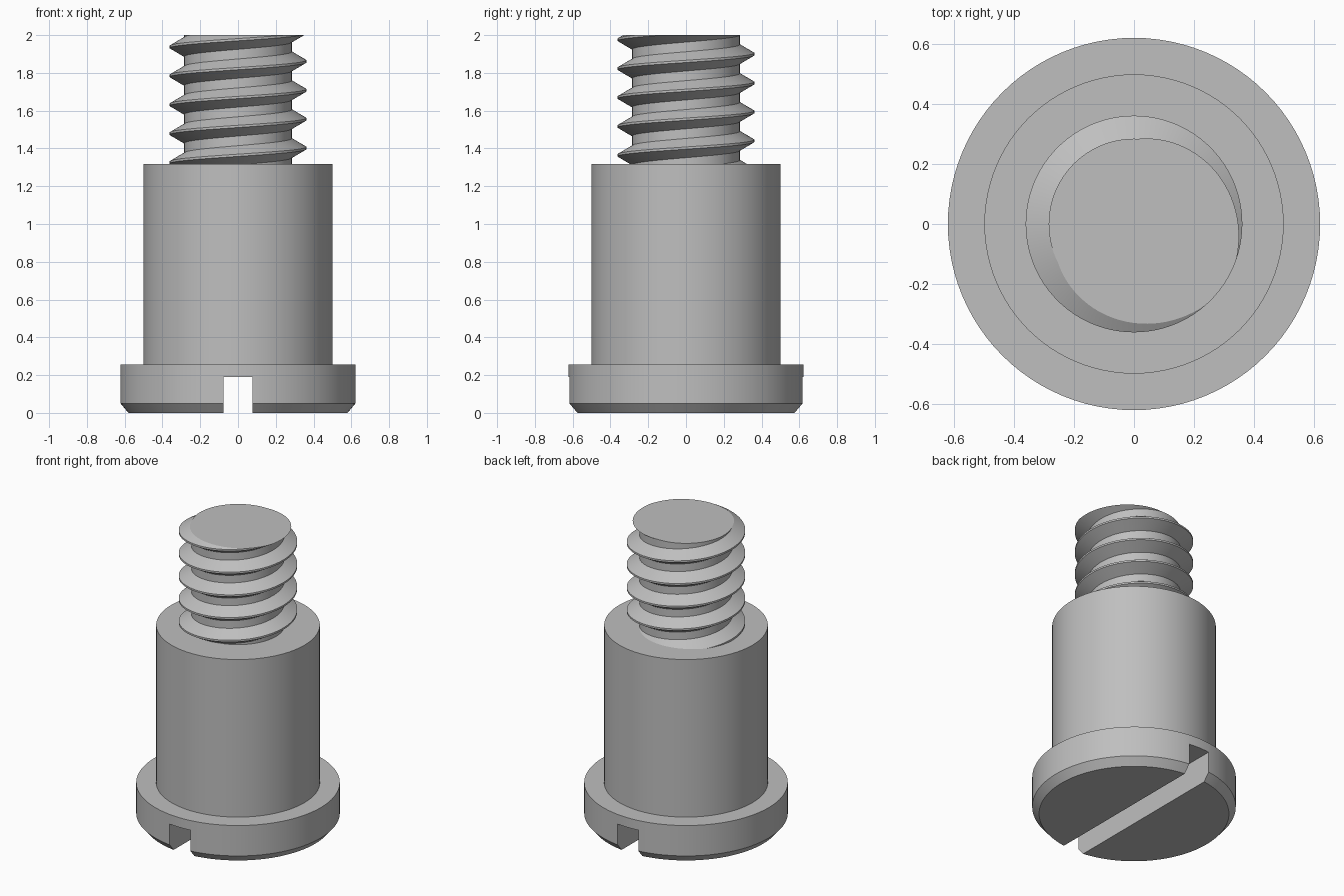
import bpy, bmesh, math
from mathutils import Vector

if "Cube" in bpy.data.objects:
    bpy.data.objects.remove(bpy.data.objects["Cube"], do_unlink=True)

SEG = 96
HEAD_TOP, SHOULDER_TOP, TOP = 0.255, 1.317, 2.0

# One steel colour for every part
steel = bpy.data.materials.new("steel grey")
steel.use_nodes = True
color = (0.52, 0.52, 0.52, 1)
steel.diffuse_color = color
steel.node_tree.nodes["Principled BSDF"].inputs["Base Color"].default_value = color


def add_object(name, bm):
    bmesh.ops.recalc_face_normals(bm, faces=bm.faces)
    mesh = bpy.data.meshes.new(name)
    bm.to_mesh(mesh)
    bm.free()
    mesh.materials.append(steel)
    obj = bpy.data.objects.new(name, mesh)
    bpy.context.collection.objects.link(obj)
    return obj


def select(obj):
    bpy.ops.object.select_all(action='DESELECT')
    obj.select_set(True)
    bpy.context.view_layer.objects.active = obj


def smooth(obj):
    select(obj)
    bpy.ops.object.shade_smooth_by_angle(angle=math.radians(25))


def turned(name, profile):
    """Capped solid of revolution from (radius, height) points."""
    bm = bmesh.new()
    rings = [[bm.verts.new((r * math.cos(a), r * math.sin(a), z))
              for a in (2 * math.pi * i / SEG for i in range(SEG))]
             for r, z in profile]
    for low, high in zip(rings, rings[1:]):
        for i in range(SEG):
            j = (i + 1) % SEG
            bm.faces.new((low[i], low[j], high[j], high[i]))
    bm.faces.new(rings[0][::-1])
    bm.faces.new(rings[-1])
    return add_object(name, bm)


# Chamfered head with a driver slot across its underside
head = turned("head", [(0.58, 0), (0.622, 0.05), (0.622, HEAD_TOP)])
bm = bmesh.new()
bmesh.ops.create_cube(bm, size=1)
bmesh.ops.scale(bm, vec=(0.154, 2, 0.38), verts=bm.verts)
cutter = add_object("slot_cutter", bm)
cutter.hide_render = True
cut = head.modifiers.new("slot", 'BOOLEAN')
cut.operation = 'DIFFERENCE'
cut.solver = 'EXACT'
cut.object = cutter
select(head)
bpy.ops.object.modifier_apply(modifier=cut.name)
bpy.data.objects.remove(cutter, do_unlink=True)
smooth(head)

# Plain shoulder
smooth(turned("shoulder", [(0.5, HEAD_TOP), (0.5, SHOULDER_TOP)]))

# Right-handed thread: a tooth profile swept along a helix, trimmed at both ends
PITCH, CREST, ROOT = 0.153, 0.362, 0.285
tooth = [(CREST, -0.006), (CREST, 0.006), (ROOT, 0.051), (ROOT, PITCH - 0.051)]
first, last = -2 * SEG, 7 * SEG
bm = bmesh.new()
rows = []
for i in range(first, last):
    a = 2 * math.pi * i / SEG
    z = 1.402 + PITCH * i / SEG
    rows.append([bm.verts.new((r * math.cos(a), r * math.sin(a), z + dz))
                 for r, dz in tooth])
for i in range(len(rows) - SEG - 1):
    here = rows[i] + [rows[i + SEG][0]]
    ahead = rows[i + 1] + [rows[i + 1 + SEG][0]]
    for j in range(4):
        bm.faces.new((here[j], ahead[j], ahead[j + 1], here[j + 1]))
for height, normal in ((SHOULDER_TOP, (0, 0, -1)), (TOP, (0, 0, 1))):
    bmesh.ops.bisect_plane(bm, geom=bm.verts[:] + bm.edges[:] + bm.faces[:],
                           plane_co=Vector((0, 0, height)),
                           plane_no=Vector(normal), clear_outer=True)
bmesh.ops.remove_doubles(bm, verts=bm.verts, dist=0.0001)
bmesh.ops.holes_fill(bm, edges=[e for e in bm.edges if e.is_boundary], sides=0)
smooth(add_object("thread", bm))
